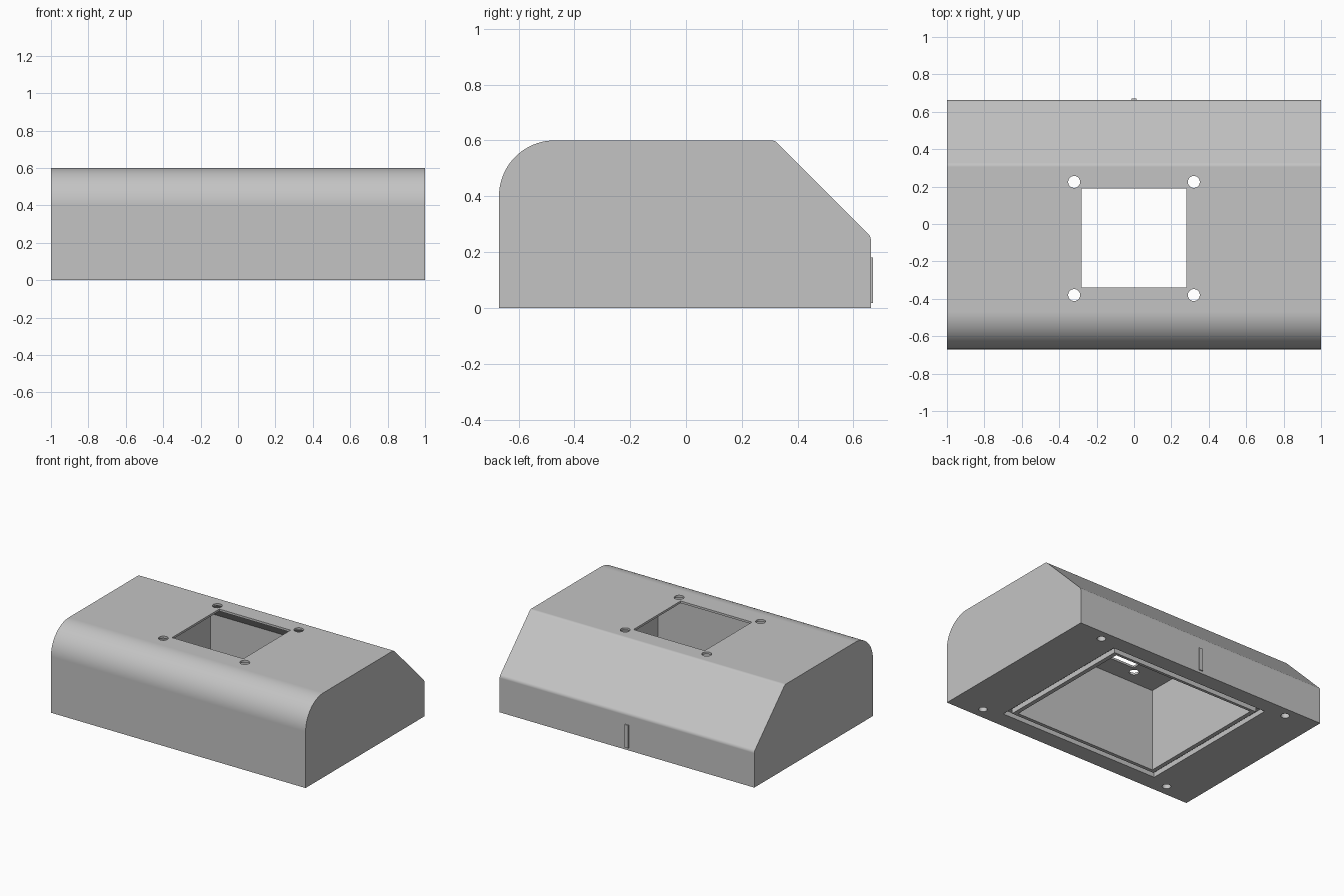
import bpy, bmesh, math
from mathutils import Vector

cube = bpy.data.objects.get("Cube")
if cube:
    bpy.data.objects.remove(cube, do_unlink=True)

grey = bpy.data.materials.new("plain grey")
grey.use_nodes = True
colour = (0.55, 0.55, 0.55, 1)
grey.diffuse_color = colour
grey.node_tree.nodes["Principled BSDF"].inputs["Base Color"].default_value = colour


def make_object(name, bm):
    bmesh.ops.recalc_face_normals(bm, faces=bm.faces)
    mesh = bpy.data.meshes.new(name)
    bm.to_mesh(mesh)
    bm.free()
    mesh.materials.append(grey)
    obj = bpy.data.objects.new(name, mesh)
    bpy.context.collection.objects.link(obj)
    return obj


def fillet(corners):
    """Round each (y, z, radius, steps) corner of a closed outline."""
    points = []
    for i, (y, z, radius, steps) in enumerate(corners):
        here = Vector((y, z))
        if not radius:
            points.append(here)
            continue
        a = (Vector(corners[i - 1][:2]) - here).normalized()
        b = (Vector(corners[(i + 1) % len(corners)][:2]) - here).normalized()
        half = a.angle(b) / 2
        centre = here + (a + b).normalized() * radius / math.sin(half)
        start = here + a * radius / math.tan(half) - centre
        end = here + b * radius / math.tan(half) - centre
        sweep = start.angle(end)
        for k in range(steps + 1):
            t = k / steps
            points.append(centre + (start * math.sin((1 - t) * sweep)
                                    + end * math.sin(t * sweep)) / math.sin(sweep))
    return points


def extrude_x(name, outline, half_width):
    bm = bmesh.new()
    face = bm.faces.new([bm.verts.new((-half_width, y, z)) for y, z in outline])
    new = bmesh.ops.extrude_face_region(bm, geom=[face])["geom"]
    verts = [v for v in new if isinstance(v, bmesh.types.BMVert)]
    bmesh.ops.translate(bm, verts=verts, vec=(2 * half_width, 0, 0))
    return make_object(name, bm)


def box(name, low, high):
    bm = bmesh.new()
    bmesh.ops.create_cube(bm, size=1)
    for v in bm.verts:
        v.co = [(l + h) / 2 + c * (h - l) for l, h, c in zip(low, high, v.co)]
    return make_object(name, bm)


def rod(name, x, y, low, high, radius):
    bm = bmesh.new()
    bmesh.ops.create_cone(bm, cap_ends=True, segments=32, radius1=radius,
                          radius2=radius, depth=high - low)
    bmesh.ops.translate(bm, verts=bm.verts, vec=(x, y, (low + high) / 2))
    return make_object(name, bm)


def cut(target, cutter):
    cutter.hide_render = True
    mod = target.modifiers.new("cut", "BOOLEAN")
    mod.operation, mod.solver, mod.object = "DIFFERENCE", "EXACT", cutter
    bpy.context.view_layer.objects.active = target
    bpy.ops.object.modifier_apply(modifier=mod.name)
    bpy.data.objects.remove(cutter, do_unlink=True)


# Housing: rounded front, sloped back
housing = extrude_x("housing", fillet([
    (-0.67, 0, 0, 0), (-0.67, 0.6, 0.2, 20), (0.318, 0.6, 0.03, 5),
    (0.662, 0.256, 0.03, 5), (0.662, 0, 0, 0)]), 1)

# Inner chamber, open at the bottom and following the slope
cut(housing, extrude_x("chamber_cutter", [
    (-0.485, -0.1), (-0.485, 0.585), (0.285, 0.585), (0.49, 0.38), (0.49, -0.1)], 0.56))

# Seal groove around the bottom opening
groove = box("groove_cutter", (-0.63, -0.55, -0.1), (0.63, 0.55, 0.035))
cut(groove, box("groove_core", (-0.59, -0.51, -0.2), (0.59, 0.51, 0.2)))
cut(housing, groove)

# Square top opening with a screw hole at each corner
cut(housing, box("opening_cutter", (-0.28, -0.34, 0.5), (0.28, 0.19, 0.7)))
for x in (-0.32, 0.32):
    for y in (-0.38, 0.225):
        cut(housing, rod("screw_cutter", x, y, 0.5, 0.7, 0.032))

# Blind mounting holes in the underside
for x in (-0.767, 0.767):
    for y in (-0.59, 0.59):
        cut(housing, rod("mount_cutter", x, y, -0.1, 0.1, 0.028))

# Small upright tab on the back
box("back_tab", (-0.014, 0.655, 0.018), (0.014, 0.67, 0.18))

# Smooth the rounded parts, keep flat faces flat
bpy.ops.object.select_all(action="DESELECT")
housing.select_set(True)
bpy.context.view_layer.objects.active = housing
bpy.ops.object.shade_smooth_by_angle(angle=math.radians(30))
weighted = housing.modifiers.new("flat_faces", "WEIGHTED_NORMAL")
weighted.keep_sharp = True
